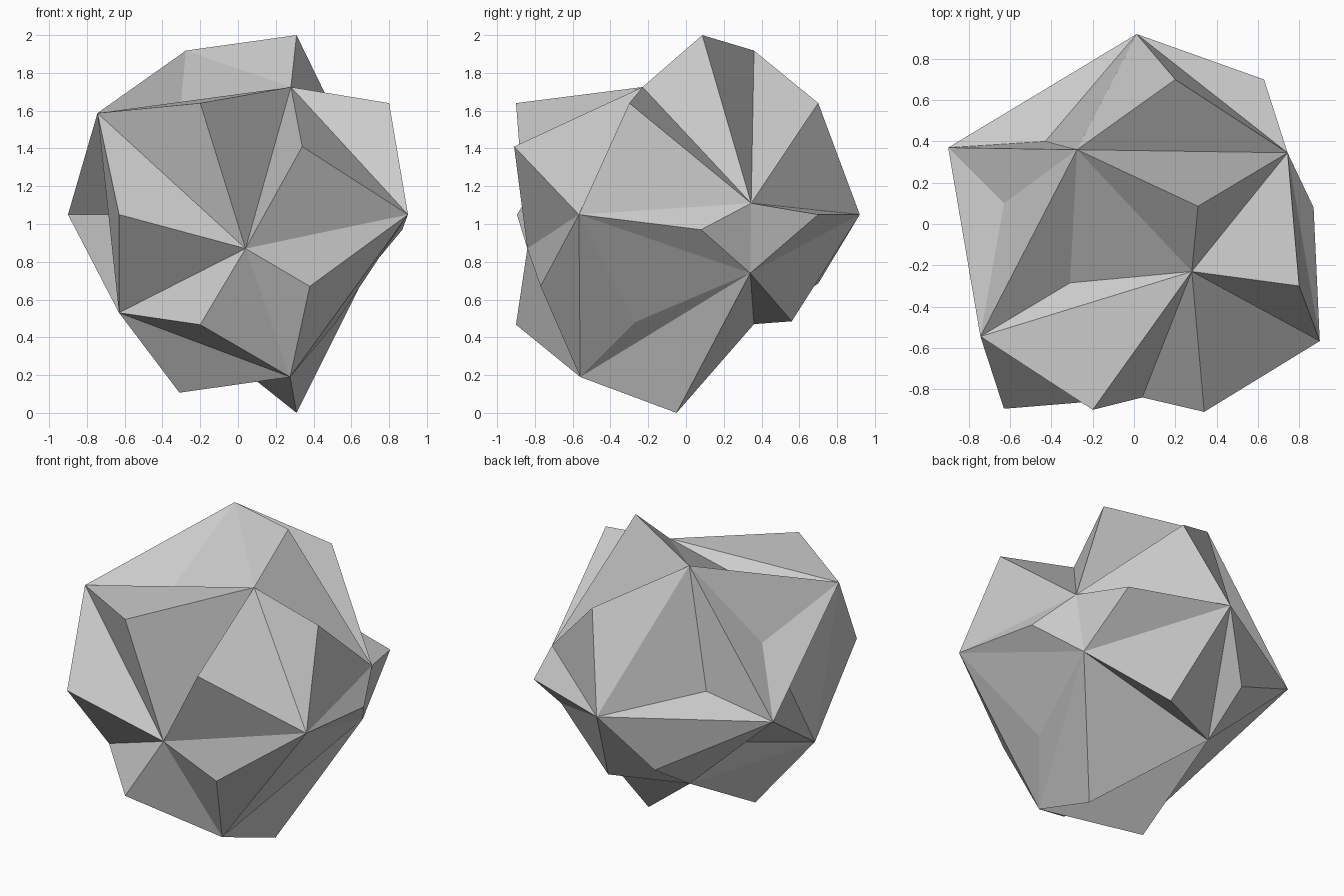
import bpy
import bmesh

if "Cube" in bpy.data.objects:
    bpy.data.objects.remove(bpy.data.objects["Cube"])

# Twelve corners of a dented icosahedron
corners = {
    "B": (-.276, .36, 1.918), "C": (.28, -.23, 1.725), "F": (-.744, -.545, 1.587),
    "Q": (.744, .345, 1.11), "S": (.013, .92, 1.05), "H": (.90, -.567, 1.05),
    "X": (-.90, .37, 1.05), "I": (.04, -.84, .87), "N": (.276, -.56, .19),
    "K": (-.63, -.455, .53), "V": (.68, .34, .74), "Z": (-.28, .36, .47),
}

# One peak or hollow for each triangular side, keyed by its three corners
peaks = {
    # upper cap
    "BCQ": (.31, .086, 2.0), "BCF": (-.31, -.285, 1.55), "BQS": (.20, .70, 1.64),
    "BXS": (-.43, .40, 1.14), "BXF": (-.63, .10, 1.40),
    # waist
    "CHQ": (.80, -.30, 1.64), "CIF": (-.20, -.90, 1.64), "CIH": (.34, -.91, 1.41),
    "KIF": (-.63, -.895, 1.05), "XFK": (-.58, -.20, 1.05), "QSV": (.63, .70, 1.05),
    "QVH": (.87, .08, .97), "XSZ": (-.26, .70, .685), "XKZ": (-.46, .06, .68),
    "INH": (.38, -.77, .67),
    # underside
    "KIN": (-.20, -.90, .467), "KNZ": (-.31, -.285, .107), "NVZ": (.31, -.05, 0),
    "VSZ": (.18, .56, .485), "HVN": (.52, -.27, .48),
}

bm = bmesh.new()
vert = {name: bm.verts.new(p) for name, p in corners.items()}

# Raise a three-sided pyramid on every side
for side, point in peaks.items():
    tip = bm.verts.new(point)
    for i in range(3):
        bm.faces.new((vert[side[i]], vert[side[(i + 1) % 3]], tip))

bmesh.ops.recalc_face_normals(bm, faces=bm.faces)
mesh = bpy.data.meshes.new("faceted_rock")
bm.to_mesh(mesh)
bm.free()

rock = bpy.data.objects.new("faceted_rock", mesh)
bpy.context.collection.objects.link(rock)
